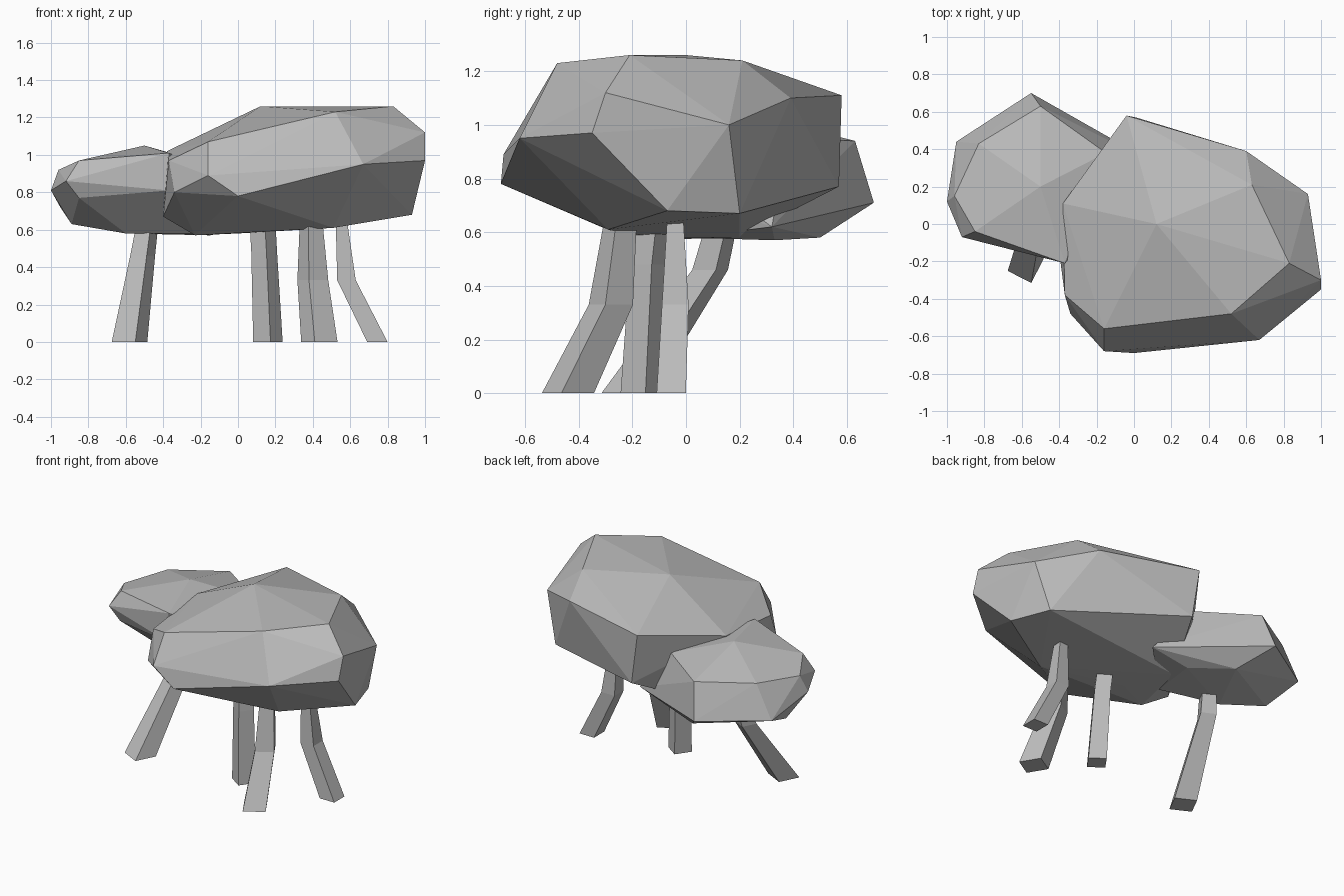
import bpy
import bmesh
import math
from mathutils import Vector

default_cube = bpy.data.objects.get("Cube")
if default_cube:
    bpy.data.objects.remove(default_cube, do_unlink=True)

# One plain stone grey for every part
grey = bpy.data.materials.new("stone_grey")
grey.use_nodes = True
grey_value = (0.5, 0.5, 0.5, 1.0)
grey.diffuse_color = grey_value
principled = grey.node_tree.nodes["Principled BSDF"]
principled.inputs["Base Color"].default_value = grey_value
principled.inputs["Roughness"].default_value = 0.8


def finish_object(name, bm):
    """Turn a bmesh into a flat shaded grey object."""
    bmesh.ops.recalc_face_normals(bm, faces=bm.faces)
    mesh = bpy.data.meshes.new(name)
    bm.to_mesh(mesh)
    bm.free()
    mesh.materials.append(grey)
    part = bpy.data.objects.new(name, mesh)
    bpy.context.scene.collection.objects.link(part)
    return part


def faceted_boulder(name, corners):
    """Wrap a few corner points in a convex faceted skin."""
    bm = bmesh.new()
    for corner in corners:
        bm.verts.new(corner)
    hull = bmesh.ops.convex_hull(bm, input=bm.verts, use_existing_faces=False)
    unused = [g for g in hull["geom_interior"] if isinstance(g, bmesh.types.BMVert)]
    bmesh.ops.delete(bm, geom=unused, context="VERTS")
    bmesh.ops.dissolve_limit(bm, angle_limit=math.radians(1),
                             verts=bm.verts, edges=bm.edges)
    return finish_object(name, bm)


def bent_leg(name, path, radii, turn):
    """Loft a four sided leg through top, knee and foot."""
    bm = bmesh.new()
    rings = []
    for centre, radius in zip(path, radii):
        ring = []
        for side in range(4):
            angle = math.radians(turn) + side * math.pi / 2
            offset = Vector((math.cos(angle), math.sin(angle), 0)) * radius
            ring.append(bm.verts.new(Vector(centre) + offset))
        rings.append(ring)
    for upper, lower in zip(rings, rings[1:]):
        for side in range(4):
            after = (side + 1) % 4
            bm.faces.new((upper[side], upper[after], lower[after], lower[side]))
    bm.faces.new(rings[0])
    bm.faces.new(rings[-1])
    return finish_object(name, bm)


# Large boulder: crown, rim, then underside
faceted_boulder("large_boulder", [
    (.12, 0, 1.26), (.52, -.48, 1.23), (.83, -.21, 1.26), (.63, .21, 1.24),
    (-.16, -.56, 1.07), (.6, .39, 1.1), (-.04, .58, 1.11), (-.38, .11, 1.02),
    (-.37, -.38, .97), (1, -.3, 1.12), (1, -.35, .97), (.93, .16, 1),
    (.67, -.62, .95), (-.16, -.68, .89), (0, -.69, .78), (-.34, -.48, .8),
    (-.4, -.15, .67), (.01, .57, .77), (.84, .2, .67), (.93, -.07, .68),
    (.51, -.29, .61), (-.23, -.2, .57), (0, -.1, .58), (-.15, .2, .58),
])

# Small boulder: crown, rim, then underside
faceted_boulder("small_boulder", [
    (-.5, .2, 1.05), (-.5, .63, .94), (-.83, .43, .94), (-.85, -.04, .97),
    (-.37, -.21, 1.01), (-.15, .38, .95), (-.96, .15, .92), (-.92, -.07, .86),
    (-1, .12, .81), (-.95, .44, .72), (-.55, .7, .71), (-.85, -.05, .77),
    (-.37, -.21, .81), (-.89, .2, .63), (-.4, .5, .58), (-.6, .1, .58),
    (-.15, .33, .57), (-.2, 0, .58), (.12, .32, .62),
])

# Four bent legs: top, knee and foot centres, ring sizes, turn
legs = {
    "outer_right_leg": ([(-.48, .14, .66), (-.51, .09, .46), (-.58, -.22, 0)],
                        (.06, .07, .1), 18),
    "middle_leg": ([(.13, -.12, .66), (.14, -.14, .48), (.16, -.165, 0)],
                   (.07, .07, .08), 10),
    "front_leg": ([(.39, -.24, .68), (.4, -.28, .33), (.435, -.44, 0)],
                  (.06, .085, .1), -14),
    "outer_left_leg": ([(.55, -.04, .68), (.58, -.04, .33), (.745, -.055, 0)],
                       (.04, .07, .077), 45),
}
for leg_name, (path, radii, turn) in legs.items():
    bent_leg(leg_name, path, radii, turn)
